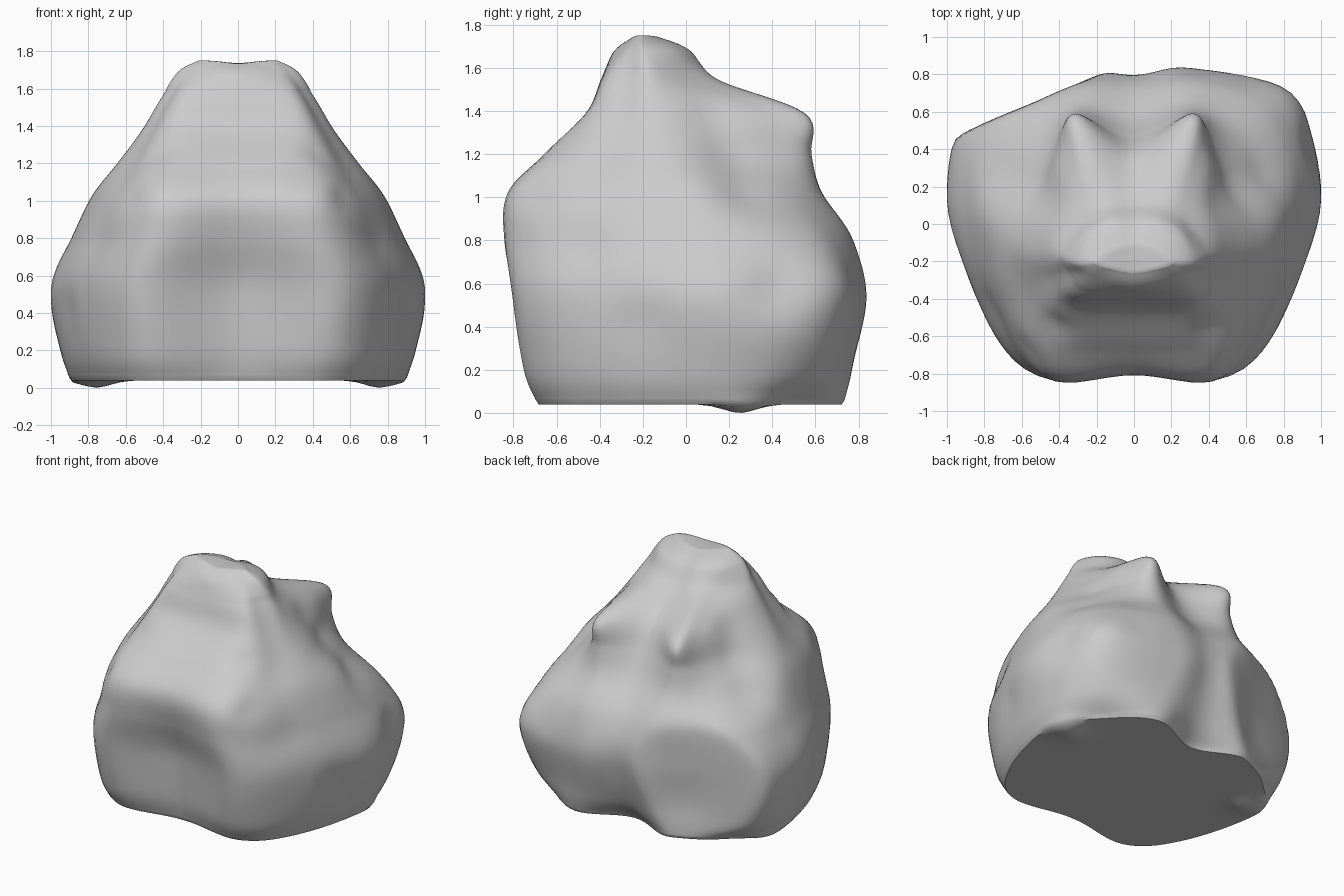
import bpy, bmesh, math
from mathutils import Vector, noise

if "Cube" in bpy.data.objects:
    bpy.data.objects.remove(bpy.data.objects["Cube"])

# Half cross-sections, bottom to top: z, front centre y, front corner, front side,
# widest side, back corner, back lump (x, y each), back centre y
SECTIONS = [
    (0.06, -.64, .48, -.685, .75, -.41, .905, .20, .71, .52, .39, .735, .60),
    (0.20, -.67, .52, -.74, .81, -.40, .95, .20, .80, .60, .37, .77, .70),
    (0.54, -.70, .54, -.795, .85, -.38, 1.0, .20, .84, .70, .30, .835, .80),
    (0.80, -.78, .48, -.82, .78, -.38, .89, .15, .74, .60, .33, .77, .74),
    (1.02, -.80, .45, -.80, .69, -.39, .785, .06, .57, .44, .32, .63, .57),
    (1.20, -.65, .41, -.63, .57, -.34, .645, -.04, .46, .38, .31, .58, .47),
    (1.39, -.46, .35, -.45, .46, -.29, .505, -.10, .38, .36, .30, .55, .35),
    (1.55, -.39, .29, -.38, .37, -.27, .41, -.15, .29, .04, .18, .14, .12),
    (1.69, -.335, .19, -.29, .27, -.25, .32, -.19, .25, -.06, .12, .01, .01),
    (1.75, -.26, .12, -.24, .18, -.225, .21, -.20, .16, -.16, .07, -.12, -.11),
]
ACROSS, UP = 8, 8


def spline(p0, p1, p2, p3, t):
    return 0.5 * (2 * p1 + (p2 - p0) * t + (2 * p0 - 5 * p1 + 4 * p2 - p3) * t * t
                  + (3 * p1 - p0 - 3 * p2 + p3) * t ** 3)


def full_ring(s):
    half = [Vector((s[i], s[i + 1], s[0])) for i in range(2, 12, 2)]
    left = [Vector((-p.x, p.y, p.z)) for p in reversed(half)]
    return [Vector((0, s[1], s[0]))] + half + [Vector((0, s[12], s[0]))] + left


def smooth_ring(r):
    n = len(r)
    return [spline(r[i - 1], r[i], r[(i + 1) % n], r[(i + 2) % n], k / ACROSS)
            for i in range(n) for k in range(ACROSS)]


# Dents (positive) and bulges (negative): centre, radius, depth
DENTS = [
    ((-.48, .62, .34), .22, .035),
    ((.97, .43, .58), .13, .04),
    ((.60, .70, .62), .10, .02),
]
for side in (-1, 1):
    DENTS += [
        ((side * .92, -.22, .42), .12, .02),
        ((side * .58, -.70, 1.02), .09, .025),
        ((side * .42, -.56, 1.26), .09, .03),
        # hollow running down behind the ridge of the peak
        ((side * .44, .12, 1.36), .12, .03),
        ((side * .55, .20, 1.18), .13, .035),
        ((side * .68, .26, 0.98), .13, .035),
        ((side * .73, -.45, .75), .12, .015),
    ]
CUT_NORMAL, CUT_OFFSET = Vector((-.40, .915, 0)), .815


def sculpt(p):
    q = p.copy()
    # soft slanted facet on the back left
    over = q.dot(CUT_NORMAL) - CUT_OFFSET
    q -= CUT_NORMAL * 0.5 * (over + math.sqrt(over * over + .0016))
    out = Vector((p.x, p.y, 0))
    if out.length > 0.01:
        out.normalize()
    if p.z > 1.6:
        out = Vector((0, 0, 0))
    for c, r, depth in DENTS:
        q -= out * depth * math.exp(-(p - Vector(c)).length_squared / (r * r))
    wobble = noise.noise(Vector((abs(p.x), p.y, p.z)) * 3.5)
    return q + out * 0.008 * wobble


# Loft the sections into a dense skin
rings = [smooth_ring(full_ring(s)) for s in SECTIONS]
last = len(rings) - 1
levels = []
for i in range(last):
    a, b, c, d = rings[max(i - 1, 0)], rings[i], rings[i + 1], rings[min(i + 2, last)]
    for k in range(UP):
        levels.append([spline(*pts, k / UP) for pts in zip(a, b, c, d)])
levels.append(rings[last])
levels = [[sculpt(p) for p in ring] for ring in levels]


def shrink(ring, f, centre):
    return [centre + (p - centre) * f for p in ring]


# Flat underside with a rounded rim and two small feet, and a softly closed top
base_centre, top_centre = Vector((0, 0, .04)), Vector((0, -.19, 1.752))
under = [[Vector((p.x * f / 16.3, p.y * f / 16.3, .04)) for p in levels[0]]
         for f in range(1, 17)]
for ring in under + levels[:3]:
    for p in ring:
        d2 = (abs(p.x) - .76) ** 2 + (p.y - .25) ** 2
        p.z -= .04 * math.exp(-d2 / .012)
levels = under + levels + [shrink(levels[-1], f, top_centre) for f in (.75, .5, .25)]

# Shallow saddle between the twin tips of the peak
for ring in levels[-20:] + [[top_centre]]:
    for p in ring:
        p.z -= .016 * math.exp(-(p.x / .1) ** 2) * min(1, max(0, (p.z - 1.6) * 10))

bm = bmesh.new()
grid = [[bm.verts.new(p) for p in ring] for ring in levels]
n = len(grid[0])
for lo, hi in zip(grid, grid[1:]):
    for j in range(n):
        k = (j + 1) % n
        bm.faces.new((lo[j], lo[k], hi[k], hi[j]))
for ring, centre in ((grid[0], base_centre), (grid[-1], top_centre)):
    tip = bm.verts.new(centre)
    for j in range(n):
        bm.faces.new((ring[j], ring[(j + 1) % n], tip))
bmesh.ops.recalc_face_normals(bm, faces=bm.faces)

mesh = bpy.data.meshes.new("boulder")
bm.to_mesh(mesh)
bm.free()
boulder = bpy.data.objects.new("boulder", mesh)
bpy.context.collection.objects.link(boulder)
bpy.context.view_layer.objects.active = boulder
boulder.select_set(True)
bpy.ops.object.shade_smooth_by_angle(angle=math.radians(48))
